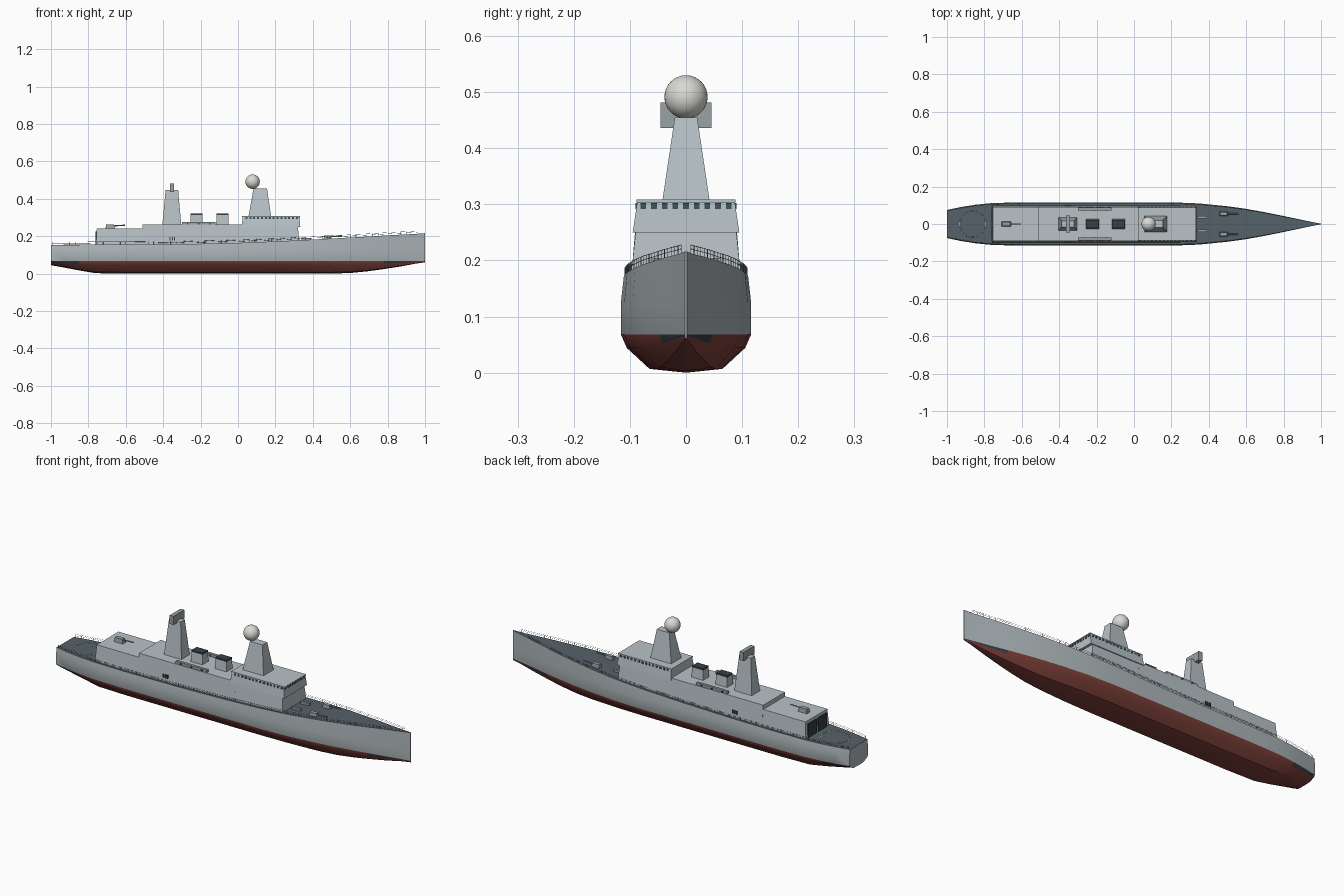
import bpy, bmesh, math
from mathutils import Vector

if "Cube" in bpy.data.objects:
    bpy.data.objects.remove(bpy.data.objects["Cube"])


def mat(name, r, g, b):
    m = bpy.data.materials.new(name)
    m.diffuse_color = (r, g, b, 1)
    m.use_nodes = True
    m.node_tree.nodes["Principled BSDF"].inputs["Base Color"].default_value = m.diffuse_color
    return m


GREY = mat("hull grey", .42, .47, .49)
LIGHT = mat("upper grey", .48, .54, .57)
RED = mat("bottom red", .2, .05, .04)
DARK = mat("dark trim", .04, .05, .06)
DECK = mat("deck grey", .09, .12, .14)
GLASS = mat("window glass", .04, .09, .12)
WHITE = mat("dome white", .7, .7, .66)
METAL = mat("equipment grey", .32, .36, .37)

# Stations: x, half beam, keel height, deck height
ST = [(-1, .075, .045, .154), (-.93, .09, .032, .154), (-.85, .103, .017, .154),
      (-.76, .112, .002, .155), (-.6, .116, 0, .155), (-.3, .116, 0, .157),
      (0, .116, 0, .164), (.2, .116, 0, .172), (.35, .11, 0, .179),
      (.5, .095, 0, .187), (.6, .081, .003, .193), (.7, .063, .013, .198),
      (.78, .047, .024, .203), (.87, .028, .038, .208), (.95, .011, .053, .212),
      (1, .002, .06, .216)]


def station(x):
    for a, b in zip(ST, ST[1:]):
        if x <= b[0]:
            t = (x - a[0]) / (b[0] - a[0])
            return [a[i] + (b[i] - a[i]) * t for i in (1, 2, 3)]
    return ST[-1][1:]


def finish(bm, name, mats, smooth=False):
    bmesh.ops.recalc_face_normals(bm, faces=bm.faces)
    me = bpy.data.meshes.new(name)
    bm.to_mesh(me)
    bm.free()
    ob = bpy.data.objects.new(name, me)
    bpy.context.collection.objects.link(ob)
    for m in mats:
        me.materials.append(m)
    if smooth:
        bpy.ops.object.select_all(action='DESELECT')
        ob.select_set(True)
        bpy.context.view_layer.objects.active = ob
        bpy.ops.object.shade_smooth_by_angle(angle=math.radians(30))
    return ob


def add_frustum(bm, lo, hi):
    """lo, hi = (x0, x1, y0, y1, z) rectangles joined by sloping sides."""
    rings = [[bm.verts.new((r[i], r[j], r[4])) for i, j in ((0, 2), (1, 2), (1, 3), (0, 3))]
             for r in (lo, hi)]
    faces = [bm.faces.new(rings[0][::-1]), bm.faces.new(rings[1])]
    for i in range(4):
        k = (i + 1) % 4
        faces.append(bm.faces.new((rings[0][i], rings[0][k], rings[1][k], rings[1][i])))
    return faces


def frustum(name, lo, hi, m, top=None):
    bm = bmesh.new()
    faces = add_frustum(bm, lo, hi)
    if top:
        faces[1].material_index = 1
    return finish(bm, name, [m] + ([top] if top else []))


def boxes(name, items, m):
    """items = (cx, cy, cz, sx, sy, sz)"""
    bm = bmesh.new()
    for x, y, z, a, b, c in items:
        r = (x - a / 2, x + a / 2, y - b / 2, y + b / 2)
        add_frustum(bm, r + (z - c / 2,), r + (z + c / 2,))
    return finish(bm, name, [m])


def tubes(name, paths, r, m, cyclic=False):
    cu = bpy.data.curves.new(name, 'CURVE')
    cu.dimensions = '3D'
    cu.bevel_depth = r
    cu.bevel_resolution = 0
    cu.use_fill_caps = True
    for p in paths:
        s = cu.splines.new('POLY')
        s.points.add(len(p) - 1)
        for pt, co in zip(s.points, p):
            pt.co = (*co, 1)
        s.use_cyclic_u = cyclic
    cu.materials.append(m)
    ob = bpy.data.objects.new(name, cu)
    bpy.context.collection.objects.link(ob)


# Hull lofted from the stations, coloured by strip
bm = bmesh.new()
rings = []
for x, b, k, d in ST:
    w = .068 - k
    half = [(.56 * b, k + .1 * w), (.91 * b, k + .65 * w), (b, .068), (b, .125), (.955 * b, d)]
    pts = [(-y, z) for y, z in half[::-1]] + [(0, k)] + half
    rings.append([bm.verts.new((x, y, z)) for y, z in pts])
for a, c in zip(rings, rings[1:]):
    for i in range(10):
        f = bm.faces.new((a[i], c[i], c[i + 1], a[i + 1]))
        mid = f.calc_center_median()
        f.material_index = 0 if i in (0, 1, 8, 9) else 1
        if i in (2, 7) and (mid.x < -.86 or mid.x > .79):
            f.material_index = 2
    bm.faces.new((a[10], c[10], c[0], a[0])).material_index = 3
bm.faces.new(rings[0])
bm.faces.new(rings[-1])
finish(bm, "hull", [GREY, RED, DARK, DECK], True)

# Superstructure blocks
frustum("hangar_block", (-.76, -.5, -.1, .1, .14), (-.755, -.5, -.09, .09, .24), LIGHT)
frustum("middle_block", (-.51, .05, -.1, .1, .14), (-.51, .05, -.09, .09, .262), LIGHT)
frustum("lower_bridge_block", (.02, .33, -.1, .1, .15), (.02, .32, -.09, .09, .25), LIGHT)
frustum("bridge", (.02, .333, -.095, .095, .25), (.025, .328, -.087, .087, .304), LIGHT)
boxes("bridge_roof_lip", [(.177, 0, .306, .31, .176, .005)], LIGHT)
boxes("hangar_doors", [(-.759, s * .042, .19, .008, .07, .07) for s in (-1, 1)], DARK)

# Bridge windows on the front and both sides
win = [(.329, (i - 4) * .019, .297, .004, .01, .01) for i in range(9)]
win += [(.045 + i * .0208, s * .088, .297, .011, .004, .01) for i in range(14) for s in (-1, 1)]
boxes("bridge_windows", win, GLASS)
boxes("side_vents", [(-.363 + i * .012, s * .0985, .186, .006, .006, .018)
                     for i in range(3) for s in (-1, 1)], DARK)

# Masts, radar dome and radar panel
frustum("forward_mast", (.055, .178, -.043, .043, .3), (.083, .155, -.02, .02, .455), LIGHT)
frustum("aft_mast", (-.405, -.303, -.035, .035, .255), (-.387, -.32, -.017, .017, .447), LIGHT)
boxes("radar_pedestal", [(-.353, 0, .45, .012, .012, .02)], METAL)
boxes("radar_panel", [(-.353, 0, .459, .022, .09, .045)], METAL)
bm = bmesh.new()
bmesh.ops.create_uvsphere(bm, u_segments=32, v_segments=16, radius=.0385)
bmesh.ops.translate(bm, verts=bm.verts, vec=Vector((.078, 0, .4915)))
finish(bm, "radar_dome", [WHITE], True)

# Funnels with dark tops
for i, x in enumerate((-.222, -.083)):
    frustum(f"funnel_{i + 1}", (x - .034, x + .034, -.026, .026, .255),
            (x - .032, x + .032, -.022, .022, .312), LIGHT)
    boxes(f"funnel_cap_{i + 1}", [(x, 0, .315, .064, .044, .01)], DARK)

# Boat racks beside the funnels
boxes("boats", [(-.21, s * .08, .268, .18, .014, .016) for s in (-1, 1)], METAL)
boxes("boat_cradles", [(x, s * .08, .265, .008, .02, .012)
                       for x in (-.27, -.21, -.15) for s in (-1, 1)], DARK)


# Gun mounts
def gun(name, x, y, z, sx, sy, length):
    frustum(name, (x - sx / 2, x + sx / 2, y - sy / 2, y + sy / 2, z),
            (x - sx * .45, x + sx * .4, y - sy * .4, y + sy * .4, z + .022), METAL)
    tubes(name + "_barrel", [[(x, y, z + .015), (x + length, y, z + .018)]], .0035, METAL)


gun("aft_gun", -.683, 0, .24, .05, .026, .078)
for s, side in ((-1, "right"), (1, "left")):
    gun("bow_gun_" + side, .48, s * .055, .182, .045, .024, .075)
boxes("deck_lockers", [(.365, s * .036, .184, .05, .012, .014) for s in (-1, 1)], METAL)

# Landing circle on the aft deck
tubes("landing_circle", [[(-.862 + .07 * math.cos(t * math.pi / 20),
                           .07 * math.sin(t * math.pi / 20), .1545)
                          for t in range(40)]], .0013, WHITE, True)

# Deck railings along both sides
paths = []
for s in (-1, 1):
    xs = [-.99 + i * .03 for i in range(66)]
    edge = []
    for x in xs:
        b, k, d = station(x)
        edge.append((x, s * b * .94, d))
    for h in (.008, .015):
        paths.append([(x, y, z + h) for x, y, z in edge])
    paths += [[(x, y, z), (x, y, z + .015)] for x, y, z in edge]
tubes("deck_railings", paths, .0006, METAL)
